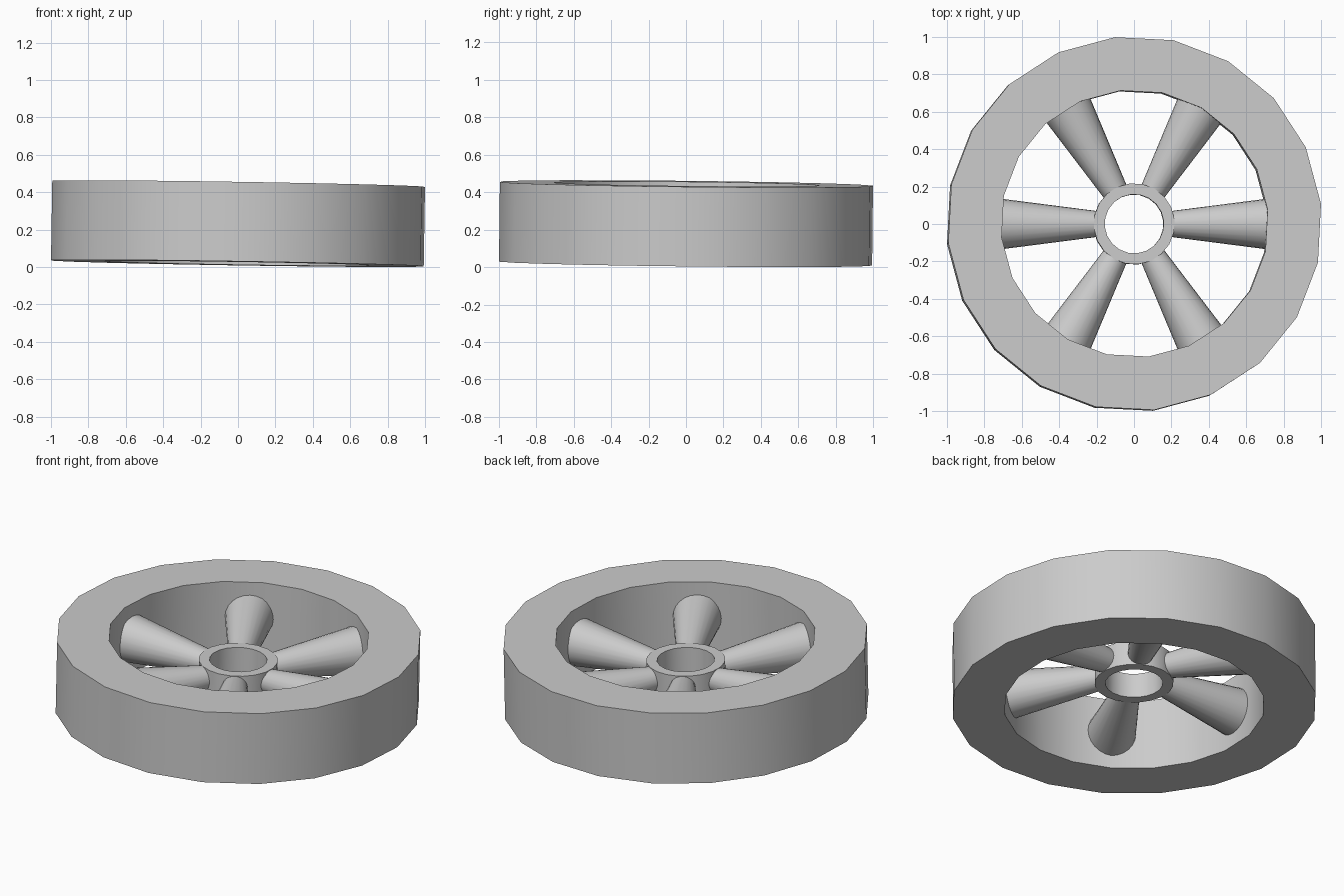
import bpy
import bmesh
from math import cos, sin, pi, radians
from mathutils import Euler, Matrix, Vector

if "Cube" in bpy.data.objects:
    bpy.data.objects.remove(bpy.data.objects["Cube"], do_unlink=True)

# Single plain grey
grey = bpy.data.materials.new("light_grey")
grey.use_nodes = True
colour = (0.6, 0.6, 0.6, 1)
grey.diffuse_color = colour
grey.node_tree.nodes["Principled BSDF"].inputs["Base Color"].default_value = colour

# The wheel lies down with a very slight lean
LEAN = Matrix.Translation((0, 0, 0.232)) @ Euler((-0.011, 0.016, 0)).to_matrix().to_4x4()
SIDES = 20
SPOKES = 6


def finish(name, bm, matrix=Matrix()):
    bmesh.ops.recalc_face_normals(bm, faces=bm.faces)
    mesh = bpy.data.meshes.new(name)
    bm.to_mesh(mesh)
    bm.free()
    mesh.materials.append(grey)
    obj = bpy.data.objects.new(name, mesh)
    bpy.context.collection.objects.link(obj)
    obj.matrix_world = LEAN @ matrix
    bpy.ops.object.select_all(action='DESELECT')
    obj.select_set(True)
    bpy.context.view_layer.objects.active = obj
    bpy.ops.object.shade_smooth_by_angle(angle=radians(30))


def ring(name, outer, inner, height):
    """Closed tube with a rectangular cross-section."""
    bm = bmesh.new()
    h = height / 2
    profile = [(outer, -h), (outer, h), (inner, h), (inner, -h)]
    loops = []
    for i in range(SIDES):
        a = radians(6) + 2 * pi * i / SIDES
        loops.append([bm.verts.new((r * cos(a), r * sin(a), z)) for r, z in profile])
    for i, here in enumerate(loops):
        after = loops[(i + 1) % SIDES]
        for j in range(4):
            k = (j + 1) % 4
            bm.faces.new((here[j], after[j], after[k], here[k]))
    finish(name, bm)


# Rim and hub
ring("rim", 1.002, 0.715, 0.425)
ring("hub", 0.217, 0.158, 0.146)

# Spokes flaring outward from hub to rim
START, END = 0.18, 0.74
for i in range(SPOKES):
    bm = bmesh.new()
    bmesh.ops.create_cone(bm, cap_ends=True, segments=24, radius1=0.067,
                          radius2=0.139, depth=END - START)
    turn = Matrix.Rotation(2 * pi * i / SPOKES, 4, 'Z')
    along = Matrix.Translation(Vector(((START + END) / 2, 0, 0))) @ Matrix.Rotation(pi / 2, 4, 'Y')
    finish(f"spoke_{i + 1}", bm, turn @ along)
